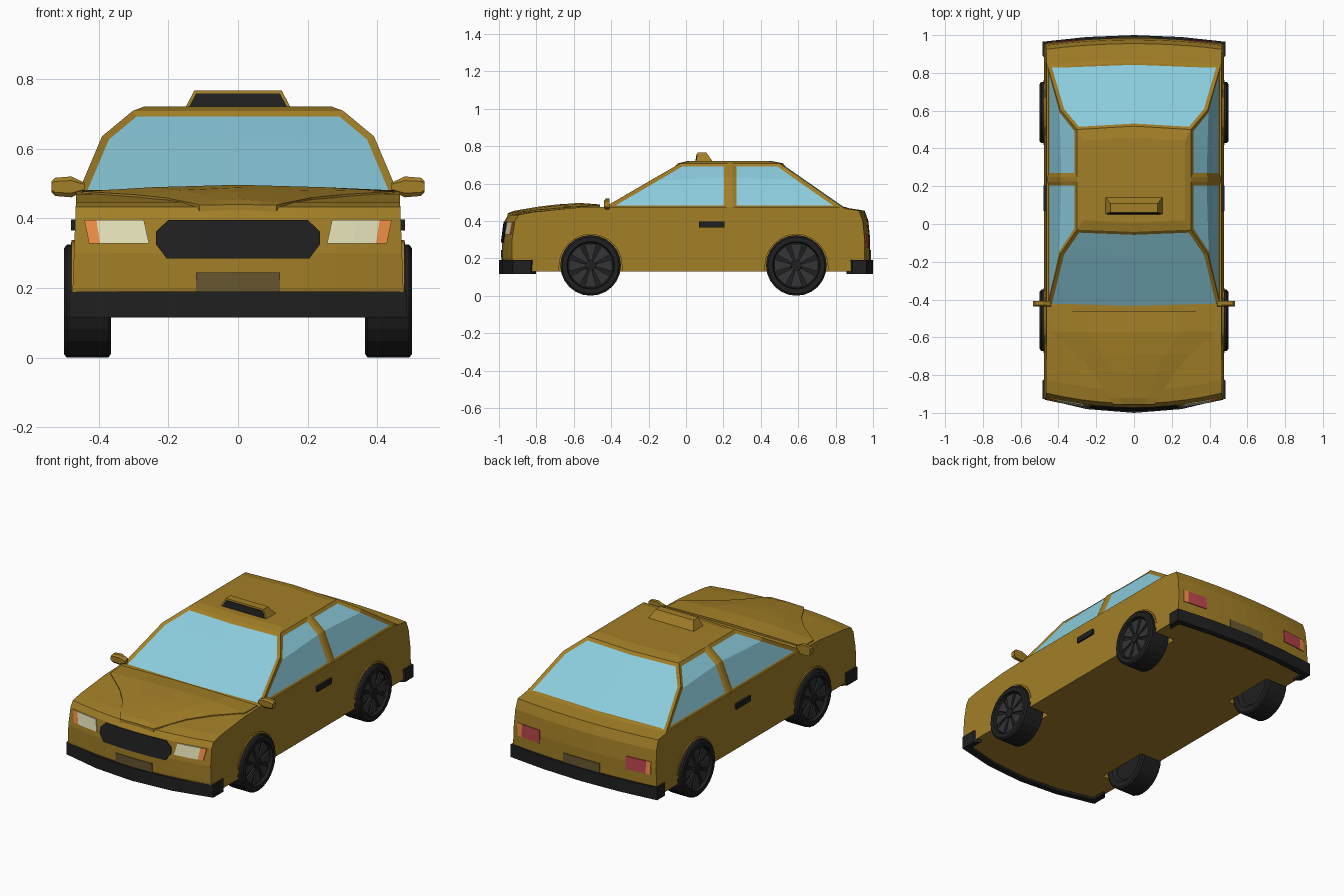
import bpy, bmesh
from math import sin, cos, pi

if "Cube" in bpy.data.objects:
    bpy.data.objects.remove(bpy.data.objects["Cube"])


def material(name, rgb):
    m = bpy.data.materials.new(name)
    m.diffuse_color = (*rgb, 1)
    m.use_nodes = True
    m.node_tree.nodes["Principled BSDF"].inputs["Base Color"].default_value = m.diffuse_color
    return m


PAINT = material("paint", (.36, .21, .02))
GLASS = material("glass", (.26, .6, .72))
BLACK = material("black", (.014, .014, .015))
GREY = material("dark_grey", (.035, .035, .038))
LAMP = material("lamp", (.78, .75, .48))
AMBER = material("amber", (.85, .27, .06))
RED = material("red", (.48, .06, .07))
PLATE = material("plate", (.14, .1, .03))


def add(name, bm, mat):
    me = bpy.data.meshes.new(name)
    bm.to_mesh(me)
    bm.free()
    ob = bpy.data.objects.new(name, me)
    bpy.context.collection.objects.link(ob)
    me.materials.append(mat)
    return ob


def loft_bm(rings):
    """Closed skin through equal-length rings, capped at both ends."""
    bm = bmesh.new()
    vs = [[bm.verts.new(p) for p in r] for r in rings]
    n = len(rings[0])
    rows = []
    for a, b in zip(vs, vs[1:]):
        rows.append([bm.faces.new((a[i], a[(i + 1) % n], b[(i + 1) % n], b[i])) for i in range(n)])
    bm.faces.new(vs[0])
    bm.faces.new(vs[-1])
    bmesh.ops.recalc_face_normals(bm, faces=bm.faces)
    return bm, rows


def loft(name, rings, mat):
    return add(name, loft_bm(rings)[0], mat)


def circle(x, y, z, r, n=24):
    return [(x, y + r * cos(2 * pi * i / n), z + r * sin(2 * pi * i / n)) for i in range(n)]


def width(z):
    return .477 - .038 * (z - .13)


def bow(y, f):
    return y + (.055 * f * f if y < -.84 else -.03 * f * f if y > .84 else 0)


# lower body: side profile lofted across the width, bowed at both ends
profile = [(-.97, .13), (-.985, .2), (-.985, .3), (-.97, .4), (-.95, .432), (-.88, .446),
           (-.6, .47), (-.45, .475), (.85, .475), (.87, .468), (.955, .455), (.975, .4),
           (.985, .3), (.985, .13)]
body = loft("body", [[(f * width(z), bow(y, f), z) for y, z in profile]
                     for f in [i / 5 for i in range(-5, 6)]], PAINT)

# wheels, arches and arch lips
WR = .162
for s, side in ((1, "right"), (-1, "left")):
    for y, end in ((-.51, "front"), (.59, "rear")):
        tag = f"{end}_{side}"
        cutter = loft("arch_cutter_" + tag, [circle(s * x, y, WR, .17, 32) for x in (.34, .6)], PAINT)
        cutter.hide_render = True
        cutter.display_type = 'WIRE'
        mod = body.modifiers.new("arch", 'BOOLEAN')
        mod.operation = 'DIFFERENCE'
        mod.solver = 'EXACT'
        mod.object = cutter
        lip = []
        for i in range(17):
            a = pi * i / 16
            lip.append([(s * x, y + r * cos(a), WR + r * sin(a))
                        for r, x in ((.167, .46), (.167, .479), (.176, .477), (.176, .46))])
        loft("arch_lip_" + tag, lip, PAINT)
        loft("tyre_" + tag, [circle(s * x, y, WR, r) for x, r in (
            (.385, .1), (.368, .12), (.365, .152), (.372, WR), (.491, WR), (.499, .152),
            (.499, .127), (.478, .122), (.476, .03))], BLACK)
        loft("hub_" + tag, [circle(s * x, y, WR, r, 12) for x, r in ((.47, .03), (.492, .028))], BLACK)
        for k in range(8):
            a = 2 * pi * k / 8
            loft(f"spoke_{tag}_{k}", [[(s * x, y + r * cos(a + d), WR + r * sin(a + d))
                                       for r, d in ((.028, -.25), (.12, -.27), (.12, .27), (.028, .25))]
                                      for x in (.474, .486)], GREY)

# raised hood panel: y, half width, edge height, centre height
hood = [(-.955, .11, .434, .44), (-.92, .135, .44, .454), (-.79, .21, .455, .476),
        (-.69, .3, .464, .488), (-.57, .445, .473, .496), (-.46, .45, .476, .488)]
loft("hood", [[(-w, y, e - .03), (-w, y, e + .004), (-w * .55, y, e * .3 + c * .7), (0, y, c),
               (w * .55, y, e * .3 + c * .7), (w, y, e + .004), (w, y, e - .03)]
              for y, w, e, c in hood], PAINT)

# cabin: height, half width, front y, rear y; window regions are inset and split off
levels = [(.465, .462, -.45, .85), (.635, .39, -.158, .605), (.708, .302, -.03, .5), (.72, .27, .02, .44)]
rings = []
for z, x, a, b in levels:
    rings.append([(-x, a, z), (0, a - .012, z), (x, a, z), (x, .225, z), (x, .248, z), (x, b, z),
                  (0, b + .018, z), (-x, b, z), (-x, .248, z), (-x, .225, z)])
bm, rows = loft_bm(rings)
glass = []
for segs in ((0, 1), (2,), (4,), (5, 6), (7,), (9,)):
    faces = [rows[r][i] for r in (0, 1) for i in segs]
    bmesh.ops.inset_region(bm, faces=faces, thickness=.021, depth=-.006,
                           use_boundary=True, use_even_offset=True)
    glass += faces
for f in bm.faces:
    f.material_index = 0
for f in glass:
    f.material_index = 1
panes = bm.copy()
for b, drop in ((bm, 1), (panes, 0)):
    bmesh.ops.delete(b, geom=[f for f in b.faces if f.material_index == drop], context='FACES')
    for f in b.faces:
        f.material_index = 0
add("cabin_frame", bm, PAINT)
add("windows", panes, GLASS)


def surface_y(x, z, end):
    """Depth of the nose (-1) or tail (1) skin at x, z."""
    pts = [(q, p) for p, q in profile if p * end > .96 and .13 <= q <= .4]
    pts.sort()
    for (z0, y0), (z1, y1) in zip(pts, pts[1:]):
        if z <= z1:
            y = y0 + (y1 - y0) * (z - z0) / (z1 - z0)
            break
    return bow(y, x / width(z))


def strip(name, stations, end, mat, t=.005):
    """Thin panel on nose or tail; stations are (x low, z low, x high, z high)."""
    rings = []
    for x0, z0, x1, z1 in stations:
        ya, yb = surface_y(x0, z0, end), surface_y(x1, z1, end)
        rings.append([(x0, ya + end * t, z0), (x1, yb + end * t, z1),
                      (x1, yb - end * .02, z1), (x0, ya - end * .02, z0)])
    loft(name, rings, mat)


# grille and number plates
half = [(.235, .325, .235, .362), (.205, .285, .2, .395), (.1, .285, .1, .395)]
strip("grille", [(-a, b, -c, d) for a, b, c, d in half] + [(0, .285, 0, .395)] + half[::-1], -1, BLACK)
strip("front_plate", [(x, .185, x, .245) for x in (-.12, 0, .12)], -1, PLATE)
strip("rear_plate", [(x, .185, x, .245) for x in (-.12, 0, .12)], 1, PLATE)

# wrap-around bumpers
for name, half in (("front_bumper", [(.485, -.83), (.485, -.925), (.25, -.98)]),
                   ("rear_bumper", [(.485, .89), (.485, .965), (.25, .99)])):
    path = half + [(0, -1 if half[0][1] < 0 else 1)] + [(-x, y) for x, y in half[::-1]]
    loft(name, [[(x, y, .115), (x, y, .19), (x * .93, y * .965, .19), (x * .93, y * .965, .115)]
                for x, y in path], BLACK)


def box(name, lo, hi, mat):
    (a, b, c), (d, e, f) = lo, hi
    return loft(name, [[(x, b, c), (x, e, c), (x, e, f), (x, b, f)] for x in (a, d)], mat)


# lamps, door handles and mirrors on both sides
for s, side in ((1, "right"), (-1, "left")):
    strip("headlight_" + side, [(s * a, .327, s * b, .395) for a, b in ((.255, .27), (.33, .34), (.396, .406))], -1, LAMP)
    strip("front_indicator_" + side, [(s * a, .327, s * b, .395) for a, b in ((.396, .406), (.427, .441))], -1, AMBER)
    strip("tail_light_" + side, [(s * x, .255, s * x, .33) for x in (.285, .35, .41)], 1, RED)
    strip("rear_indicator_" + side, [(s * x, .255, s * x, .33) for x in (.41, .44)], 1, AMBER)
    box("door_handle_" + side, (s * .455, .07, .365), (s * .479, .205, .397), BLACK)
    loft("mirror_" + side, [[(s * x, -.42 + dy, .49 + h * dz) for dy, dz in
                             ((-.018, -.6), (-.008, -1), (.012, -1), (.012, 1), (-.008, 1), (-.018, .6))]
                            for x, h in ((.44, .012), (.462, .022), (.478, .03), (.525, .026), (.535, .016))], PAINT)

# roof sign with dark front panel
loft("roof_sign", [[(-w, a, z), (w, a, z), (w, b, z), (-w, b, z)]
                   for w, a, b, z in ((.155, .052, .148, .71), (.125, .062, .108, .767))], PAINT)
loft("sign_panel", [[(-w, y, z), (w, y, z), (w, y + .02, z), (-w, y + .02, z)]
                    for w, y, z in ((.14, .05, .721), (.12, .057, .758))], BLACK)
